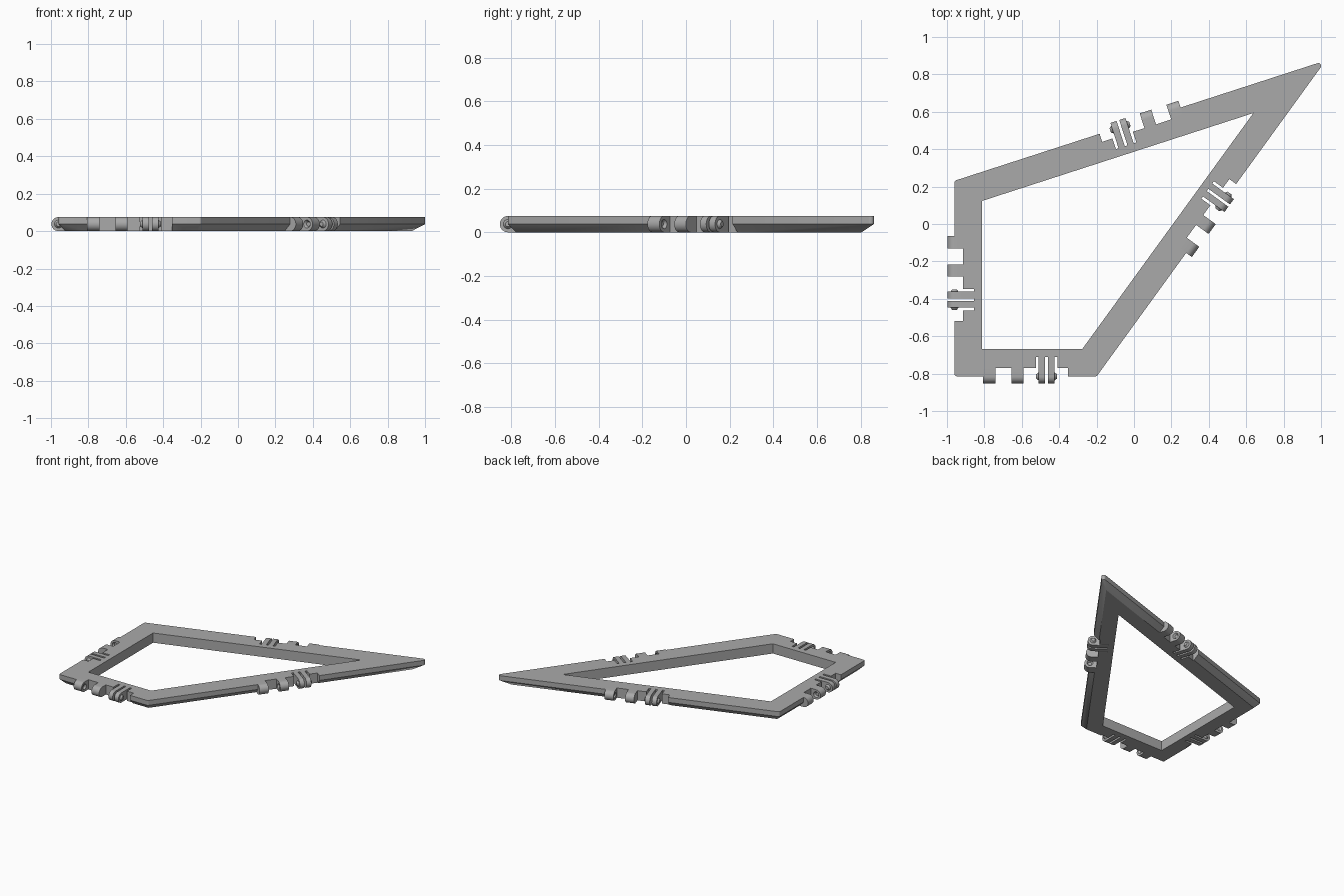
import bpy, bmesh, math
from mathutils import Vector, Matrix

old = bpy.data.objects.get("Cube")
if old:
    bpy.data.objects.remove(old, do_unlink=True)

grey = bpy.data.materials.new("plain grey")
grey.use_nodes = True
COLOUR = (0.40, 0.40, 0.40, 1)
grey.diffuse_color = COLOUR
grey.node_tree.nodes["Principled BSDF"].inputs["Base Color"].default_value = COLOUR

H, R = 0.075, 0.0375          # plate height, knuckle radius
WIDTH, CHAMFER, ROUND = 0.148, 0.037, 0.015
NOTCH, SLOT = 0.045, 0.105    # recess depths behind the edge
corners = [Vector(p) for p in ((-0.96, -0.815), (-0.2, -0.815), (1.025, 0.874), (-0.96, 0.231))]


def inset(i, d):
    """Corner i of the outline moved inward by d, with its two edge directions."""
    p = corners[i]
    a = (p - corners[i - 1]).normalized()
    b = (corners[(i + 1) % 4] - p).normalized()
    na, nb = Vector((-a.y, a.x)), Vector((-b.y, b.x))
    return p + (na + nb) * (d / (1 + na.dot(nb))), na, nb


def ring(d, rounded, steps=6):
    pts = []
    for i in range(4):
        c, na, nb = inset(i, ROUND if rounded else d)
        for k in range(steps + 1):
            turn = na.angle(nb) * k / steps
            pts.append(c - Matrix.Rotation(turn, 2) @ na * ROUND if rounded else c)
    return pts


def finish(name, bm):
    bmesh.ops.recalc_face_normals(bm, faces=bm.faces)
    mesh = bpy.data.meshes.new(name)
    bm.to_mesh(mesh)
    bm.free()
    mesh.materials.append(grey)
    obj = bpy.data.objects.new(name, mesh)
    bpy.context.collection.objects.link(obj)
    return obj


def activate(obj):
    bpy.ops.object.select_all(action='DESELECT')
    obj.select_set(True)
    bpy.context.view_layer.objects.active = obj


def carve(obj, cutter):
    cutter.hide_render = True
    mod = obj.modifiers.new("cut", 'BOOLEAN')
    mod.operation, mod.solver, mod.object = 'DIFFERENCE', 'EXACT', cutter
    activate(obj)
    bpy.ops.object.modifier_apply(modifier=mod.name)
    bpy.data.objects.remove(cutter, do_unlink=True)


def prism(bm, pts, move):
    face = bm.faces.new([bm.verts.new(p) for p in pts])
    ext = bmesh.ops.extrude_face_region(bm, geom=[face])
    bmesh.ops.translate(bm, vec=move, verts=[v for v in ext["geom"] if isinstance(v, bmesh.types.BMVert)])


def lug(bm, m, u0, u1, depth):
    """Rounded hinge lug from u0 to u1, reaching back by depth."""
    prof = [(-depth, 0), (-depth, H)]
    for k in range(17):
        t = math.pi / 2 - math.pi * k / 16
        prof.append((R * math.cos(t), R + R * math.sin(t)))
    prism(bm, [m @ Vector((u0, v, z)) for v, z in prof], m.to_3x3() @ Vector((u1 - u0, 0, 0)))


def stud(bm, m, u, way, height=0.013):
    """Tapered stud on the hinge axis, with its base at u."""
    spin = Matrix.Rotation(way * math.pi / 2, 4, 'Y')
    bmesh.ops.create_cone(bm, cap_ends=True, segments=24, radius1=0.023, radius2=0.012,
                          depth=height + 0.002,
                          matrix=m @ Matrix.Translation((u + way * (height / 2 - 0.001), 0, R)) @ spin)


# Chamfered frame
bm = bmesh.new()
levels = [(ring(0, True), H), (ring(0, True), R), (ring(CHAMFER, False), 0),
          (ring(WIDTH, False), 0), (ring(WIDTH, False), H)]
loops = [[bm.verts.new((p.x, p.y, z)) for p in pts] for pts, z in levels]
for a, b in zip(loops, loops[1:] + loops[:1]):
    for i in range(len(a)):
        j = (i + 1) % len(a)
        bm.faces.new((a[i], a[j], b[j], b[i]))
bmesh.ops.remove_doubles(bm, verts=bm.verts, dist=0.0001)
frame = finish("frame", bm)

# Hinges, centred on each edge: u runs along the edge, v points outward
END = 0.2275
notches, knuckles, dimples, tabs = (bmesh.new() for _ in range(4))
for i in range(4):
    p, q = corners[i], corners[(i + 1) % 4]
    d, mid = (q - p).normalized(), (p + q) / 2
    m = Matrix(((d.x, d.y, 0, mid.x), (d.y, -d.x, 0, mid.y), (0, 0, 1, 0), (0, 0, 0, 1)))
    comb = [(-END, 0.1), (-END, -NOTCH), (0.055, -NOTCH), (0.055, -SLOT),
            (0.17, -SLOT), (0.17, -NOTCH), (END, -NOTCH), (END, 0.1)]
    prism(notches, [m @ Vector((u, v, -0.1)) for u, v in comb], Vector((0, 0, 0.3)))
    lug(knuckles, m, -END, -0.16, NOTCH)
    lug(knuckles, m, -0.075, -0.01, NOTCH)
    stud(dimples, m, -0.16, -1)
    stud(dimples, m, -0.075, 1)
    lug(tabs, m, 0.07, 0.105, SLOT)
    lug(tabs, m, 0.12, 0.155, SLOT)
    stud(tabs, m, 0.07, -1)
    stud(tabs, m, 0.155, 1)

carve(frame, finish("notch_cutter", notches))
knuckle_obj = finish("hinge_knuckles", knuckles)
carve(knuckle_obj, finish("dimple_cutter", dimples))
for obj in (frame, knuckle_obj, finish("hinge_spring_tabs", tabs)):
    activate(obj)
    bpy.ops.object.shade_smooth_by_angle(angle=math.radians(30))
